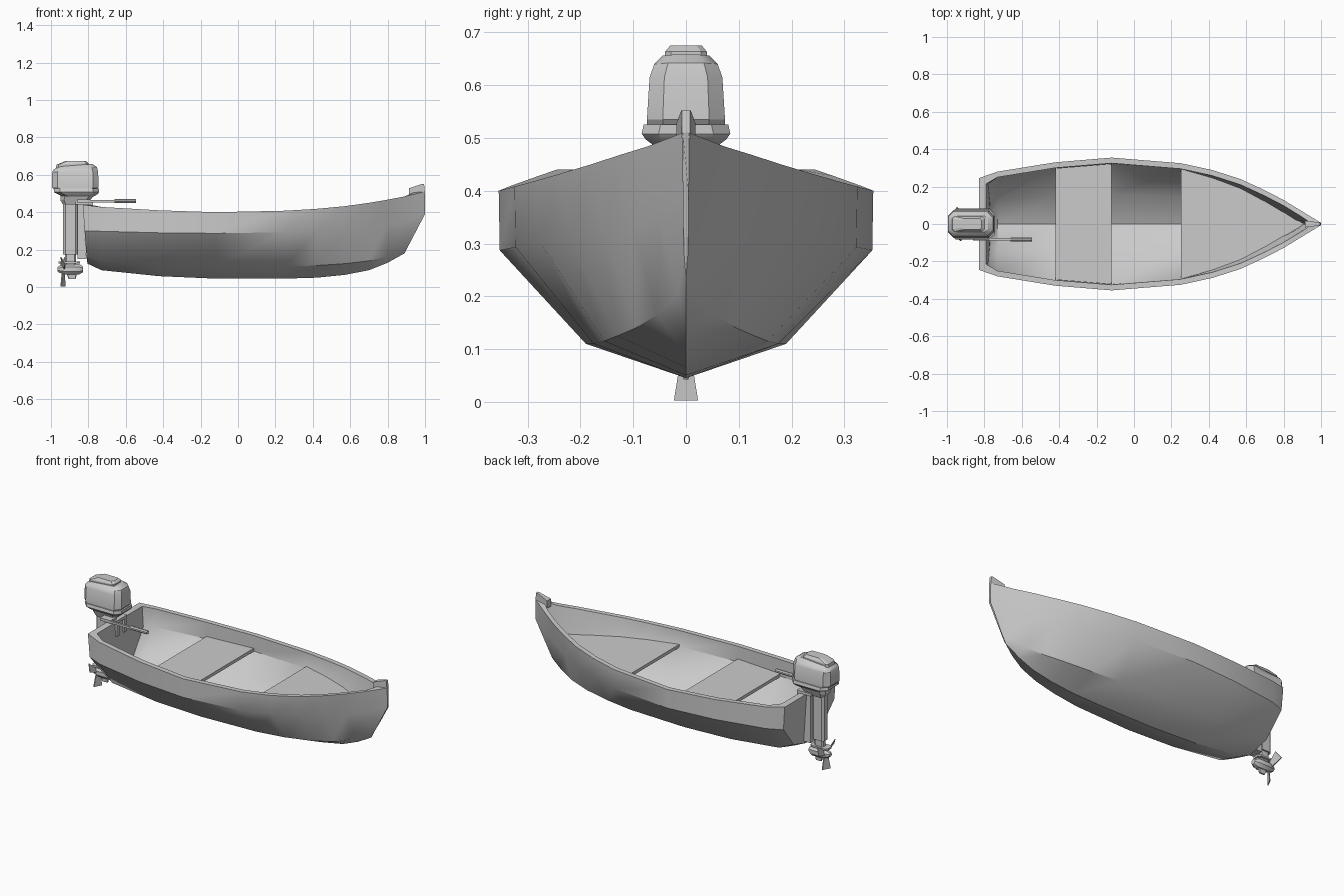
import bpy, bmesh, math
from mathutils import Matrix, Vector

if "Cube" in bpy.data.objects:
    bpy.data.objects.remove(bpy.data.objects["Cube"])


def make(name, verts, faces, smooth=None):
    bm = bmesh.new()
    vs = [bm.verts.new(v) for v in verts]
    for f in faces:
        bm.faces.new([vs[i] for i in f])
    bmesh.ops.recalc_face_normals(bm, faces=bm.faces)
    me = bpy.data.meshes.new(name)
    bm.to_mesh(me)
    bm.free()
    ob = bpy.data.objects.new(name, me)
    bpy.context.collection.objects.link(ob)
    if smooth:
        bpy.ops.object.select_all(action='DESELECT')
        ob.select_set(True)
        bpy.context.view_layer.objects.active = ob
        bpy.ops.object.shade_smooth_by_angle(angle=math.radians(smooth))
    return ob


def ring_faces(rings, n):
    return [(r * n + i, r * n + (i + 1) % n, (r + 1) * n + (i + 1) % n, (r + 1) * n + i)
            for r in range(rings - 1) for i in range(n)]


def loft(name, rings, smooth=None):
    n = len(rings[0])
    last = (len(rings) - 1) * n
    faces = ring_faces(len(rings), n) + [tuple(range(n)), tuple(range(last, last + n))]
    return make(name, [p for r in rings for p in r], faces, smooth)


def octagon(x0, x1, hy, c, z, slope=0.0):
    # chamfered rectangle in plan; slope tilts it along x
    pts = [(x0 + c, -hy), (x1 - c, -hy), (x1, -hy + c), (x1, hy - c),
           (x1 - c, hy), (x0 + c, hy), (x0, hy - c), (x0, -hy + c)]
    return [(x, y, z + slope * (x - x1)) for x, y in pts]


def box(name, x0, x1, y0, y1, z0, z1):
    return loft(name, [[(x0, y0, z), (x1, y0, z), (x1, y1, z), (x0, y1, z)] for z in (z0, z1)])


# Hull: x, sheer y/z, upper chine y/z, lower chine y/z, keel z
stations = [
    (-.82, .245, .44, .242, .30, .13, .165, .125),
    (-.73, .28, .428, .28, .298, .155, .135, .09),
    (-.42, .33, .41, .33, .29, .18, .115, .058),
    (-.12, .355, .40, .353, .287, .19, .11, .045),
    (.25, .325, .408, .323, .293, .175, .11, .045),
    (.42, .288, .418, .275, .30, .155, .115, .05),
    (.57, .24, .432, .22, .305, .13, .125, .065),
    (.70, .18, .45, .155, .315, .095, .14, .09),
    (.80, .128, .467, .10, .33, .055, .165, .13),
    (.89, .073, .484, .048, .35, .015, .205, .18),
    (1.0, .006, .51, .005, .39, .004, .285, .235)]
rings = []
for k, (x, sy, sz, cy, cz, ly, lz, kz) in enumerate(stations):
    xs = [x] * 4
    if k == 0:
        xs = [-.83, -.82, -.81, -.805]
    elif k == len(stations) - 1:
        xs = [1.0, 1.0, .945, .918]
    half = [(xs[0], sy, sz), (xs[1], cy, cz), (xs[2], ly, lz)]
    outer = half + [(xs[3], 0, kz)] + [(a, -b, c) for a, b, c in reversed(half)]
    end = .04 if k == 0 else (-.05 if k == len(stations) - 1 else 0)
    inner = []
    for i, (a, b, c) in enumerate(outer):
        ny = math.copysign(max(abs(b) - .03, .003), b) if i != 3 else 0
        inner.append((a + end, ny, c + (0 if i in (0, 6) else .02)))
    rings.append(outer + inner[::-1])
faces = ring_faces(len(rings), 14)
for o in (0, (len(rings) - 1) * 14):
    faces += [tuple(range(o, o + 7)), tuple(range(o + 7, o + 14)), (o + 6, o + 7, o + 13, o)]
make("hull", [p for r in rings for p in r], faces, 32)


# Seats fitted between the hull sides
def seat(name, widths):
    plan = [(x, -w) for x, w in widths] + [(x, w) for x, w in reversed(widths)]
    loft(name, [[(x, y, z) for x, y in plan] for z in (.306, .325)])


seat("middle_seat", [(-.42, .298), (-.12, .322)])
seat("bow_seat", [(.25, .295), (.42, .255), (.57, .205), (.70, .135), (.80, .08), (.93, .004)])

# Bow post, narrower at the front
loft("bow_post", [
    [(.915, -.018, .482), (.915, .018, .482), (.915, .018, .528), (.915, -.018, .528)],
    [(.985, -.009, .50), (.985, .009, .50), (.985, .009, .552), (.985, -.009, .552)],
    [(1.0, -.008, .50), (1.0, .008, .50), (.995, .008, .552), (.995, -.008, .552)]])

# Motor cowl, rim and cap
loft("motor_cowl", [octagon(*r) for r in [
    (-.985, -.755, .074, .03, .522), (-.995, -.745, .074, .03, .535),
    (-.993, -.748, .069, .028, .615), (-.985, -.755, .06, .026, .642, .06),
    (-.965, -.78, .044, .02, .658, .08)]], 30)
loft("motor_rim", [octagon(*r) for r in [
    (-.94, -.77, .06, .03, .485), (-.965, -.75, .076, .03, .497),
    (-.985, -.742, .084, .032, .508), (-.985, -.742, .08, .032, .526)]], 25)
loft("cowl_cap", [octagon(*r) for r in [
    (-.975, -.80, .04, .012, .645, .08), (-.97, -.80, .04, .012, .664, .06),
    (-.92, -.815, .03, .01, .675)]])

# Motor leg and gear case
loft("motor_neck", [octagon(*r) for r in [
    (-.935, -.84, .035, .015, .44), (-.95, -.79, .045, .02, .465), (-.95, -.77, .055, .025, .49)]])
loft("motor_leg", [octagon(-.935, -.857, .026, .012, z) for z in (.175, .46)])
loft("lower_leg", [octagon(-.925, -.865, .017, .008, z) for z in (.10, .18)])
loft("cavitation_plate", [octagon(-.96, -.845, .03, .012, z) for z in (.127, .137)])


def disc(x, r, z=.095, n=8):
    return [(x, r * math.cos(math.tau * (i + .5) / n), z + r * math.sin(math.tau * (i + .5) / n))
            for i in range(n)]


loft("gear_case", [disc(-.965, .012), disc(-.955, .02), disc(-.92, .031),
                   disc(-.85, .031), disc(-.828, .016)], 35)
loft("skeg", [octagon(-.905, -.868, .005, .003, .042), octagon(-.92, -.86, .008, .004, .08)])

# Three twisted propeller blades
for i in range(3):
    blade = loft("propeller_blade", [
        [(-.942, -.01, -.012), (-.936, -.01, -.012), (-.926, .01, -.012), (-.932, .01, -.012)],
        [(-.950, -.023, -.093), (-.945, -.023, -.093), (-.922, .023, -.093), (-.927, .023, -.093)]])
    blade.data.transform(Matrix.Translation(Vector((0, 0, .095))) @ Matrix.Rotation(math.tau * i / 3, 4, 'X'))

# Clamp bracket over the transom
box("clamp_top", -.87, -.775, -.05, .05, .44, .456)
for s in (-1, 1):
    box("clamp_inner_jaw", -.787, -.775, s * .035 - .012, s * .035 + .012, .36, .442)
loft("clamp_plate", [[(x0, -.035, z), (x1, -.035, z), (x1, .035, z), (x0, .035, z)]
                     for x0, x1, z in ((-.857, -.81, .15), (-.857, -.83, .445))])

# Tiller arm and grip
box("tiller_mount", -.86, -.79, -.088, -.03, .452, .468)
box("tiller_arm", -.86, -.65, -.088, -.076, .453, .466)
loft("tiller_grip", [disc(x, .0115, .461) for x in (-.66, -.545)]).location.y = -.082
